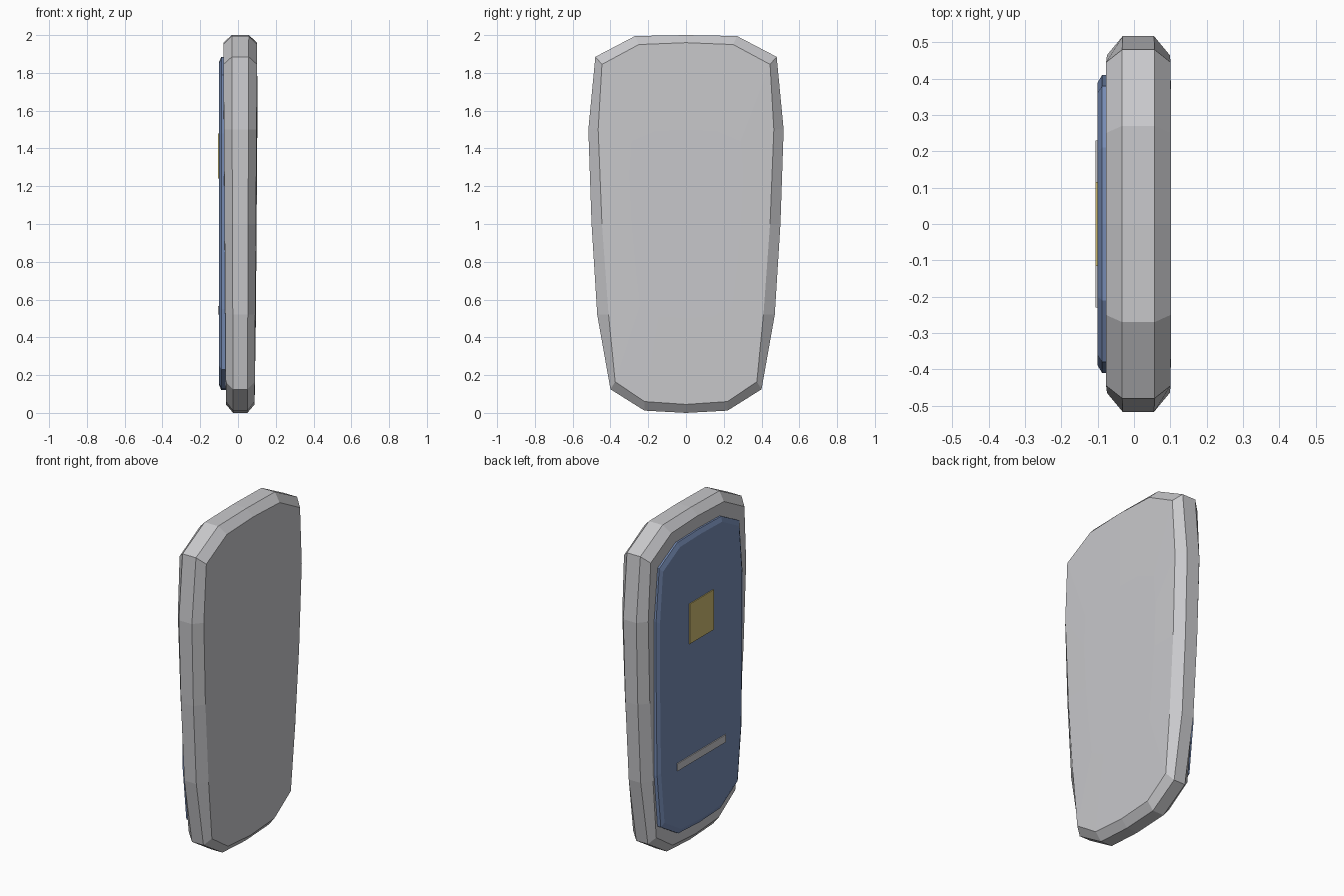
import bpy
import bmesh

cube = bpy.data.objects.get("Cube")
if cube:
    bpy.data.objects.remove(cube, do_unlink=True)


def material(name, rgb):
    mat = bpy.data.materials.new(name)
    mat.use_nodes = True
    mat.diffuse_color = (*rgb, 1)
    mat.node_tree.nodes["Principled BSDF"].inputs["Base Color"].default_value = (*rgb, 1)
    return mat


grey = material("light grey", (0.58, 0.58, 0.60))
blue = material("slate blue", (0.18, 0.26, 0.46))
gold = material("dull gold", (0.62, 0.50, 0.17))


def mirror_outline(half):
    """Close a half outline, listed from top centre to bottom centre."""
    return half + [(-y, z) for y, z in reversed(half[1:-1])]


def loft(name, rings, mat):
    """Skin a stack of equal-length (x, y, z) rings and cap both ends."""
    bm = bmesh.new()
    loops = [[bm.verts.new(p) for p in ring] for ring in rings]
    for a, b in zip(loops, loops[1:]):
        for i in range(len(a)):
            j = (i + 1) % len(a)
            bm.faces.new((a[i], a[j], b[j], b[i]))
    bm.faces.new(loops[0])
    bm.faces.new(loops[-1])
    bmesh.ops.recalc_face_normals(bm, faces=bm.faces)
    mesh = bpy.data.meshes.new(name)
    bm.to_mesh(mesh)
    bm.free()
    mesh.materials.append(mat)
    obj = bpy.data.objects.new(name, mesh)
    bpy.context.collection.objects.link(obj)
    return obj


# Body: tapered slab with chamfered rims and barely crowned faces
rim = mirror_outline([(0, 2), (.27, 1.995), (.48, 1.885), (.517, 1.5), (.5, 1),
                      (.47, .52), (.4, .125), (.22, .012), (0, 0)])
inner = mirror_outline([(0, 1.96), (.25, 1.95), (.445, 1.845), (.465, 1.5), (.445, 1),
                        (.41, .52), (.375, .165), (.22, .06), (0, .045)])
crown = [(y * .65, 1 + (z - 1) * .52) for y, z in inner]


def tapered(outline, depth):
    """Place an outline in x; the slab thins towards the bottom."""
    return [(.012 + depth * (.84 + .08 * z), y, z) for y, z in outline]


loft("body", [tapered(crown, -.092), tapered(inner, -.09), tapered(rim, -.045),
              tapered(rim, .045), tapered(inner, .09), tapered(crown, .094)], grey)

# Raised panel with a small bevel
panel = mirror_outline([(0, 1.885), (.21, 1.88), (.38, 1.79), (.41, 1.48), (.408, 1),
                        (.4, .55), (.365, .23), (.2, .13), (0, .12)])
face = [(y * .95, 1 + (z - 1) * .97) for y, z in panel]
loft("blue_panel", [[(x, y, z) for y, z in outline] for x, outline in
                    ((-.04, panel), (-.088, panel), (-.1, face))], blue)


# Thin plates on the panel
def plate(name, half_width, low, high, mat):
    corners = [(-half_width, low), (half_width, low), (half_width, high), (-half_width, high)]
    loft(name, [[(x, y, z) for y, z in corners] for x in (-.099, -.106)], mat)


plate("gold_plate", .115, 1.24, 1.48, gold)
plate("grey_strip", .23, .52, .565, grey)
